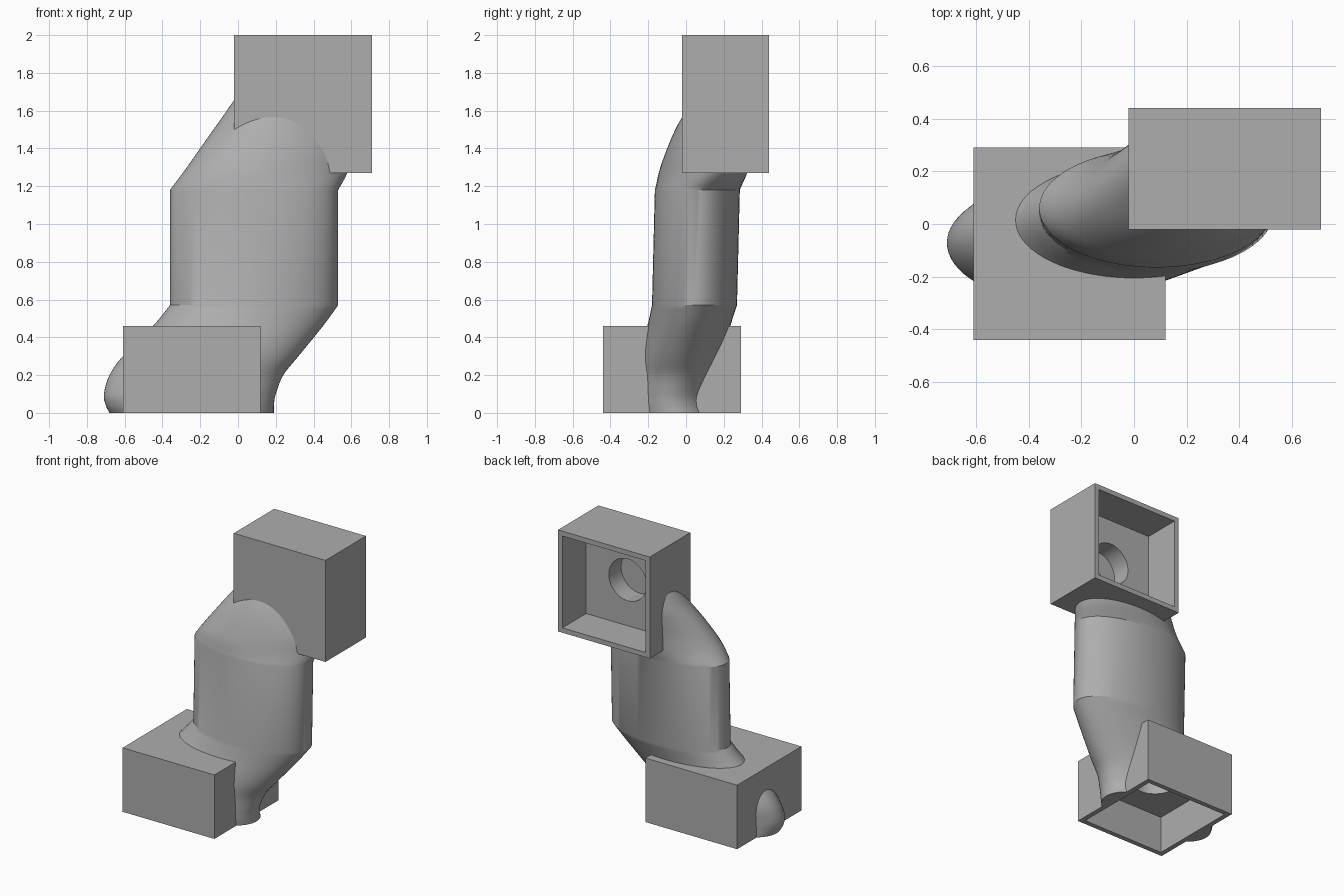
import bpy
import bmesh
import math
from mathutils import Vector, Matrix

cube = bpy.data.objects.get("Cube")
if cube:
    bpy.data.objects.remove(cube, do_unlink=True)

# Single plain grey
grey = bpy.data.materials.new("plain grey")
grey.use_nodes = True
colour = (0.42, 0.42, 0.42, 1)
grey.diffuse_color = colour
grey.node_tree.nodes["Principled BSDF"].inputs["Base Color"].default_value = colour


def make_object(name, bm):
    bmesh.ops.recalc_face_normals(bm, faces=bm.faces)
    mesh = bpy.data.meshes.new(name)
    bm.to_mesh(mesh)
    bm.free()
    mesh.materials.append(grey)
    obj = bpy.data.objects.new(name, mesh)
    bpy.context.collection.objects.link(obj)
    return obj


def make_box(name, low, high):
    low, high = Vector(low), Vector(high)
    bm = bmesh.new()
    bmesh.ops.create_cube(bm, size=1)
    bmesh.ops.scale(bm, vec=high - low, verts=bm.verts)
    bmesh.ops.translate(bm, vec=(low + high) / 2, verts=bm.verts)
    return make_object(name, bm)


def make_bore(name, start, end, radius):
    start, end = Vector(start), Vector(end)
    axis = end - start
    turn = axis.to_track_quat('Z', 'Y').to_matrix().to_4x4()
    bm = bmesh.new()
    bmesh.ops.create_cone(bm, cap_ends=True, segments=48, radius1=radius,
                          radius2=radius, depth=axis.length,
                          matrix=Matrix.Translation((start + end) / 2) @ turn)
    return make_object(name, bm)


def smooth_rows(rows, steps):
    # Catmull-Rom interpolation through section rows
    rows = [Vector(r) for r in rows]
    ext = [2 * rows[0] - rows[1]] + rows + [2 * rows[-1] - rows[-2]]
    result = []
    for a, b, c, d in zip(ext, ext[1:], ext[2:], ext[3:]):
        for i in range(steps):
            t = i / steps
            result.append(b + (c - a) * t / 2
                          + (a - 2.5 * b + 2 * c - d / 2) * t ** 2
                          + (1.5 * (b - c) + (d - a) / 2) * t ** 3)
    return result + [rows[-1]]


def make_loft(name, sections, sides=72):
    bm = bmesh.new()
    rings = []
    for z, left, right, cy, depth, yaw in sections:
        half = (right - left) / 2
        turn = Matrix.Rotation(math.radians(yaw), 3, 'Z')
        centre = Vector(((left + right) / 2, cy, z))
        ring = []
        for i in range(sides):
            t = math.tau * i / sides
            p = Vector((half * math.cos(t), depth * math.sin(t), 0))
            ring.append(bm.verts.new(centre + turn @ p))
        rings.append(ring)
    for low, high in zip(rings, rings[1:]):
        for i in range(sides):
            j = (i + 1) % sides
            bm.faces.new((low[i], low[j], high[j], high[i]))
    bm.faces.new(rings[0][::-1])
    bm.faces.new(rings[-1])
    return make_object(name, bm)


# Duct body sections: height, left, right, centre depth, half depth, yaw
lower = [
    (0, -.68, .19, -.06, .24, 0),
    (.04, -.70, .19, -.07, .235, 0),
    (.1, -.71, .2, -.07, .23, 0),
    (.2, -.68, .24, -.05, .23, 0),
    (.3, -.61, .32, -.03, .225, 0),
    (.46, -.45, .45, .015, .22, 0),
    (.57, -.36, .53, .045, .225, 0),
]
upper = [
    (1.18, -.36, .53, .06, .225, 0),
    (1.27, -.295, .58, .09, .23, 7),
    (1.37, -.225, .6, .12, .225, 9),
    (1.47, -.155, .58, .155, .22, 10),
    (1.56, -.09, .54, .19, .21, 10),
    (1.66, -.02, .5, .23, .18, 10),
    (1.72, .03, .45, .24, .14, 10),
]
body = make_loft("duct_body", smooth_rows(lower, 5) + smooth_rows(upper, 5))

# Square sockets, the lower open below and the upper open behind
lower_box = make_box("lower_socket", (-.61, -.44, 0), (.12, .29, .46))
upper_box = make_box("upper_socket", (-.02, -.02, 1.27), (.71, .44, 2))

# Recesses and round bores
wall, recess, blind = .035, .27, .41
cutters = [
    make_box("lower_recess", (-.61 + wall, -.44 + wall, -.1),
             (.12 - wall, .29 - wall, recess)),
    make_box("upper_recess", (-.02 + wall, .44 - recess, 1.27 + wall),
             (.71 - wall, .6, 2 - wall)),
    make_bore("lower_bore", (-.245, -.075, .1), (-.245, -.075, blind), .15),
    make_bore("upper_bore", (.345, .34, 1.635), (.345, .44 - blind, 1.635), .15),
]


def finish(obj, tools):
    bpy.ops.object.select_all(action='DESELECT')
    obj.select_set(True)
    bpy.context.view_layer.objects.active = obj
    for tool in tools:
        mod = obj.modifiers.new(tool.name, 'BOOLEAN')
        mod.operation = 'DIFFERENCE'
        mod.solver = 'EXACT'
        mod.object = tool
        bpy.ops.object.modifier_apply(modifier=mod.name)
    bpy.ops.object.shade_smooth_by_angle(angle=math.radians(28))


finish(body, cutters)
finish(lower_box, cutters[::2])
finish(upper_box, cutters[1::2])
for cutter in cutters:
    bpy.data.objects.remove(cutter, do_unlink=True)
